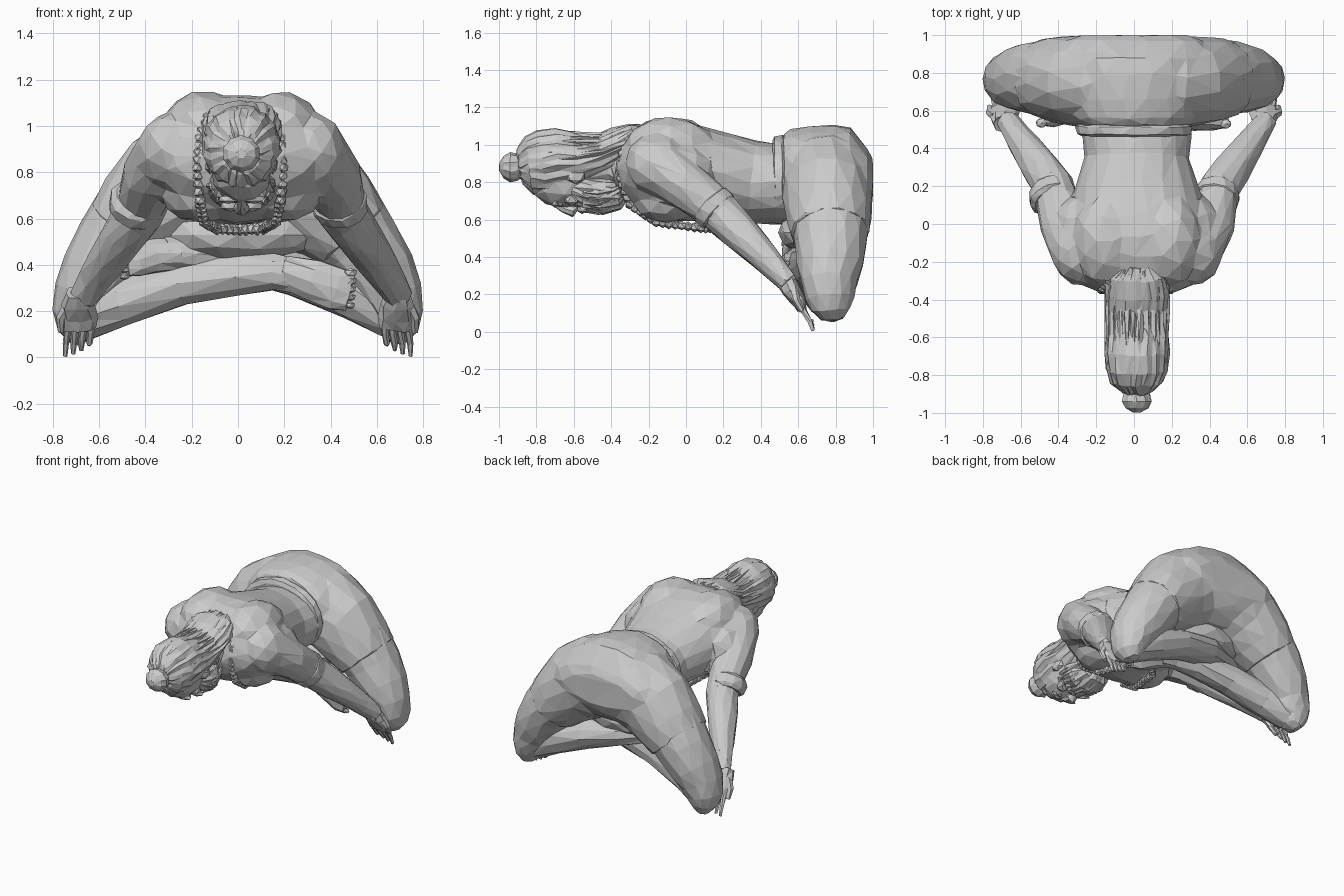
import bpy, bmesh, math, random
from mathutils import Vector, Matrix

random.seed(4)
X, Y = Vector((1, 0, 0)), Vector((0, 1, 0))


def finish(name, bm):
    bmesh.ops.recalc_face_normals(bm, faces=bm.faces)
    me = bpy.data.meshes.new(name)
    bm.to_mesh(me)
    bm.free()
    ob = bpy.data.objects.new(name, me)
    bpy.context.collection.objects.link(ob)
    return ob


def loft(name, secs, ref=Y, n=12, s=1, ridge=0.0, jit=0.004):
    """Faceted tube; each section is (x, y, z, radius along ref, other radius)."""
    bm = bmesh.new()
    cs = [Vector((a[0] * s, a[1], a[2])) for a in secs]
    rings = []
    for i, a in enumerate(secs):
        t = (cs[min(i + 1, len(cs) - 1)] - cs[max(i - 1, 0)]).normalized()
        u = (ref - t * ref.dot(t)).normalized()
        v = t.cross(u)
        ring = []
        for k in range(n):
            w = 2 * math.pi * (k + 0.25 * (i % 2)) / n
            r = 1 + (ridge if k % 2 else -ridge)
            p = cs[i] + (u * a[3] * math.cos(w) + v * a[4] * math.sin(w)) * r
            ring.append(bm.verts.new(p + Vector([random.uniform(-jit, jit) for _ in range(3)])))
        rings.append(ring)
    for p, q in zip(rings, rings[1:]):
        for k in range(n):
            bm.faces.new((p[k], p[(k + 1) % n], q[(k + 1) % n], q[k]))
    bm.faces.new(rings[0])
    bm.faces.new(rings[-1])
    bmesh.ops.triangulate(bm, faces=bm.faces)
    return finish(name, bm)


def blob(name, c, r, sub=2, rot=(0, 0, 0), jit=0.0):
    bm = bmesh.new()
    bmesh.ops.create_icosphere(bm, subdivisions=sub, radius=1)
    for v in bm.verts:
        v.co *= 1 + random.uniform(-jit, jit)
    m = Matrix.Translation(c)
    for a, ax in zip(rot, "XYZ"):
        m = m @ Matrix.Rotation(a, 4, ax)
    bm.transform(m @ Matrix.Diagonal((*r, 1)))
    return finish(name, bm)


def fuse(name, parts, faces, smooth=6):
    """Melt overlapping parts into one coarse faceted skin."""
    bm = bmesh.new()
    for o in parts:
        bm.from_mesh(o.data)
        bpy.data.objects.remove(o)
    ob = finish(name, bm)
    m = ob.modifiers.new("skin", "REMESH")
    m.mode, m.voxel_size = "VOXEL", 0.016
    m = ob.modifiers.new("soften", "SMOOTH")
    m.factor, m.iterations = 0.5, smooth
    dg = bpy.context.evaluated_depsgraph_get()
    count = len(ob.evaluated_get(dg).data.polygons) * 2
    m = ob.modifiers.new("facets", "DECIMATE")
    m.ratio = faces / count
    dg.update()
    me = bpy.data.meshes.new_from_object(ob.evaluated_get(dg))
    ob.modifiers.clear()
    ob.data = me
    for p in me.polygons:
        p.use_smooth = False
    return ob


# Torso lying forward: waist to neck
body = [loft("torso", [(0, .60, .80, .29, .22), (0, .48, .79, .29, .215), (0, .35, .80, .275, .225),
                       (0, .18, .83, .33, .24), (0, .03, .85, .375, .265), (0, -.10, .86, .40, .28),
                       (0, -.22, .88, .38, .25), (0, -.31, .90, .32, .19), (0, -.365, .91, .18, .12)], X, 18),
        loft("neck", [(.0, -.28, .91, .14, .14), (.0, -.42, .89, .11, .11), (.0, -.55, .87, .11, .11)], X)]
# Pelvis and waistband
shorts = [loft("pelvis", [(0, .52, .83, .29, .23), (0, .56, .83, .33, .255), (0, .66, .83, .37, .275),
                          (0, .78, .83, .39, .28), (0, .86, .82, .40, .275), (0, .92, .81, .38, .235),
                          (0, .965, .80, .34, .18), (0, .99, .79, .28, .12), (0, 1.0, .79, .2, .08)][:5]
               + [(0, .92, .82, .39, .22), (0, .97, .82, .36, .16), (0, 1.0, .82, .28, .10)], X, 18)]
loft("waistband", [(0, .465, .81, .28, .21), (0, .475, .81, .305, .235), (0, .515, .81, .31, .24),
                   (0, .54, .81, .28, .22)], X, 20)
blob("lap_cloth", (0, .66, .53), (.34, .17, .12), jit=.03)

for s, side in ((1, "left"), (-1, "right")):
    # Back, chest, shoulder and arm
    body += [blob("back_muscle", (.17 * s, -.09, .98), (.18, .25, .175), rot=(0, .25 * s, 0), jit=.02),
             blob("chest_muscle", (.17 * s, -.10, .69), (.17, .18, .11), jit=.02),
             blob("shoulder", (.30 * s, -.15, .89), (.155, .18, .17), rot=(-.5, 0, 0), jit=.02),
             blob("side_muscle", (.32 * s, -.03, .83), (.12, .18, .17)),
             loft("arm", [(.28, -.22, .93, .12, .12), (.33, -.12, .87, .135, .14), (.39, 0, .78, .13, .13),
                          (.42, .12, .69, .118, .115), (.44, .20, .62, .112, .108), (.50, .28, .54, .105, .10),
                          (.575, .39, .43, .085, .09), (.645, .49, .325, .065, .072),
                          (.69, .555, .25, .055, .062)], Y, 12, s)]
    loft(side + "_armlet", [(.43, .115, .695, .10, .10), (.435, .13, .68, .124, .12), (.445, .17, .645, .122, .118),
                            (.45, .185, .63, .10, .10)], Y, 12, s)
    # Hand and fingers
    loft(side + "_palm", [(.69, .53, .28, .05, .055), (.69, .56, .23, .05, .075), (.685, .60, .17, .04, .08),
                          (.68, .62, .12, .025, .07)], Y, 8, s)
    for k in range(4):
        x, tip = .63 + .034 * k, (.05, .025, .01, .0)[k]
        loft(f"{side}_finger_{k + 1}", [(x, .60, .17, .018, .018), (x + .005, .63, .11, .016, .016),
                                        (x + .012, .66, .06, .014, .014), (x + .014, .68, tip + .006, .009, .009)],
             X, 6, s, jit=.001)
    loft(side + "_thumb", [(.73, .57, .23, .03, .03), (.765, .59, .17, .022, .022), (.765, .62, .11, .014, .014)],
         Y, 6, s, jit=.001)
    # Thigh with rounded knee, and shorts leg
    loft(side + "_thigh", [(.42, .77, .62, .21, .205), (.53, .775, .48, .192, .182), (.61, .77, .36, .175, .162),
                           (.66, .765, .265, .15, .142), (.685, .77, .18, .128, .118), (.69, .775, .12, .105, .09),
                           (.68, .78, .075, .065, .05), (.675, .78, .062, .02, .02)], Y, 12, s)
    shorts.append(loft("shorts_leg", [(.02, .75, .82, .24, .25), (.18, .75, .79, .248, .278), (.30, .755, .72, .24, .265),
                                      (.41, .765, .615, .228, .23), (.49, .77, .525, .21, .20)], Y, 14, s))
    # Crossed shin and foot; one lies in front of the other
    if s < 0:
        shin = [(.67, .75, .17, .10, .10), (.50, .70, .24, .105, .105), (.25, .655, .32, .10, .10),
                (0, .62, .36, .09, .09), (-.16, .59, .37, .075, .08), (-.27, .575, .35, .065, .075)]
        foot = [(-.20, .58, .37, .065, .075), (-.33, .555, .335, .06, .095), (-.43, .54, .295, .045, .095),
                (-.485, .535, .28, .03, .08)]
        toes = [(-.485, .53, .365 - .035 * k) for k in range(5)]
    else:
        shin = [(.67, .76, .17, .10, .10), (.50, .76, .27, .115, .11), (.25, .745, .36, .12, .10),
                (0, .71, .42, .11, .09), (-.20, .64, .45, .08, .08), (-.32, .60, .45, .065, .07)]
        foot = [(-.26, .61, .45, .065, .07), (-.36, .58, .44, .05, .075), (-.44, .55, .42, .04, .075),
                (-.48, .54, .41, .025, .06)]
        toes = [(-.49, .535, .47 - .03 * k) for k in range(5)]
    loft(side + "_shin", shin, Y, 10, s)
    loft(side + "_foot", foot, Y, 10, s)
    for k, (x, y, z) in enumerate(toes):
        r = .028 - .002 * k
        blob(f"{side}_toe_{k + 1}", (x * s, y, z), (r * 1.2, r, r * .8), 1)
    # Ear, brow, eye, cheek and moustache
    c = .015
    blob(side + "_ear", (c + .135 * s, -.59, .83), (.025, .055, .04), 1)
    blob(side + "_brow", (c + .055 * s, -.70, .685), (.05, .018, .022), 1, (0, 0, .2 * s))
    blob(side + "_eye", (c + .052 * s, -.672, .683), (.026, .016, .016), 1)
    blob(side + "_cheek", (c + .07 * s, -.61, .71), (.045, .05, .04), 1)
    blob(side + "_moustache", (c + .045 * s, -.555, .655), (.055, .022, .025), 1, (0, 0, .4 * s))

fuse("upper_body", body, 900).location.x = .015
fuse("shorts", shorts, 380, 4)

# Head: face, combed-back hair, bun
c = .015
blob("face", (c, -.65, .815), (.135, .20, .155))
loft("hair", [(c, -.22, 1.08, .07, .03), (c, -.27, 1.05, .15, .07), (c, -.36, .995, .165, .10),
              (c, -.47, .94, .158, .11), (c, -.58, .92, .165, .145), (c, -.68, .915, .168, .175),
              (c, -.77, .90, .162, .18), (c, -.84, .89, .135, .155), (c, -.885, .885, .085, .10),
              (c, -.90, .88, .04, .04)], X, 36, ridge=.025, jit=.006)
loft("hair_tie", [(c, -.87, .88, .06, .06), (c, -.885, .88, .07, .07), (c, -.905, .88, .05, .05)], X, 12)
loft("hair_bun", [(c, -.87, .88, .045, .045), (c, -.90, .88, .07, .07), (c, -.94, .88, .08, .078),
                  (c, -.975, .88, .06, .058), (c, -.998, .88, .02, .02)], X, 20, ridge=.03, jit=.001)
loft("nose", [(c, -.70, .69, .018, .02), (c, -.65, .665, .022, .03), (c, -.605, .645, .035, .032),
              (c, -.585, .665, .02, .015)], X, 8, jit=.001)
loft("mouth", [(c - .04, -.535, .66, .01, .01), (c, -.535, .65, .016, .016), (c + .04, -.535, .66, .01, .01)], Y, 6)
# Beard with loose locks
loft("beard", [(c, -.60, .77, .12, .09), (c, -.52, .745, .14, .10), (c, -.44, .735, .135, .108),
               (c, -.37, .74, .11, .09), (c, -.33, .76, .06, .05)], X, 28, ridge=.035, jit=.006)
for k in range(22):
    w = math.pi * (k + .5) / 22
    x, z = .135 * math.cos(w), .745 - .105 * math.sin(w)
    loft(f"beard_lock_{k + 1}", [(c + x * .95, -.55, z + .01, .01, .01), (c + x, -.47, z, .018, .016),
                                 (c + x * .85, -.39, z + .02, .013, .013), (c + x * .7, -.335, z + .05, .004, .004)],
         X, 5, jit=.006)
# Hair locks along the back of the head
for k in range(14):
    w = math.pi * (k + .5) / 14
    x, z = math.cos(w), math.sin(w)
    loft(f"hair_lock_{k + 1}", [(c + .150 * x, -.74, .90 + .168 * z, .012, .012), (c + .155 * x, -.60, .915 + .142 * z, .016, .014),
                                (c + .155 * x, -.44, .945 + .105 * z, .016, .014), (c + .155 * x, -.33, 1.0 + .085 * z, .016, .014),
                                (c + .12 * x, -.25, 1.05 + .05 * z, .005, .005)], X, 5, jit=.007)

# Bead necklace hanging from the neck to the chest
half = [Vector(p) for p in ((0, -.27, 1.0), (.14, -.30, 1.04), (.175, -.34, .95), (.185, -.35, .82),
                            (.175, -.30, .68), (.155, -.16, .585), (.10, .08, .555), (0, .18, .55))]
path = half + [Vector((-p.x, p.y, p.z)) for p in half[-2:0:-1]]
path = path + [path[0]]
bead = 0
for p, q in zip(path, path[1:]):
    count = max(2, round((q - p).length / .037))
    for k in range(count):
        bead += 1
        pos = p.lerp(q, k / count)
        blob(f"bead_{bead}", (pos.x + .01, pos.y, pos.z), (.026, .026, .026), 1, jit=.12)
